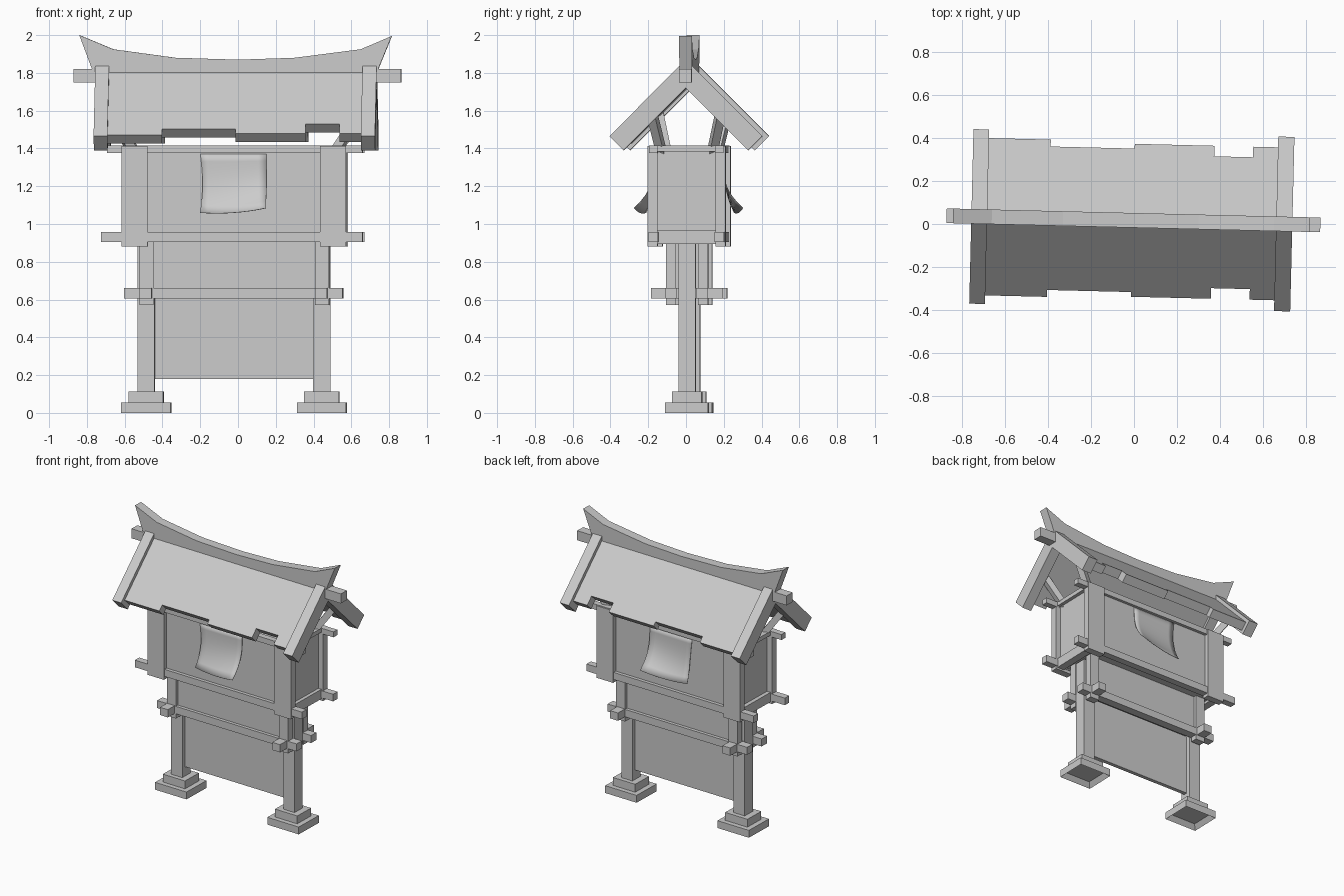
import bpy, bmesh, math
from mathutils import Matrix, Vector

cube = bpy.data.objects.get("Cube")
if cube:
    bpy.data.objects.remove(cube)

grey = bpy.data.materials.new("plain_grey")
grey.use_nodes = True
grey.diffuse_color = (0.6, 0.6, 0.6, 1)
grey.node_tree.nodes["Principled BSDF"].inputs["Base Color"].default_value = (0.6, 0.6, 0.6, 1)

# The whole structure is turned a little about the vertical axis
TURN = Matrix.Translation((0, 0.017, 0)) @ Matrix.Rotation(math.radians(-1.4), 4, 'Z')
MID = -0.017  # x of the symmetry plane
SIDES = (("right", -1), ("left", 1))
ENDS = (("front", -1), ("back", 1))


def finish(name, bm, smooth=False):
    bmesh.ops.recalc_face_normals(bm, faces=bm.faces)
    bm.transform(TURN)
    mesh = bpy.data.meshes.new(name)
    bm.to_mesh(mesh)
    bm.free()
    for p in mesh.polygons:
        p.use_smooth = smooth
    mesh.materials.append(grey)
    obj = bpy.data.objects.new(name, mesh)
    bpy.context.collection.objects.link(obj)
    return obj


def block(center, size):
    bm = bmesh.new()
    bmesh.ops.create_cube(bm, size=1, matrix=Matrix.Translation(center) @ Matrix.Diagonal((*size, 1)))
    return bm


def box(name, x, y, z):
    """Box from (low, high) spans."""
    spans = (x, y, z)
    finish(name, block([(a + b) / 2 for a, b in spans], [b - a for a, b in spans]))


def around(c, half):
    return (c - half, c + half)


def prism(name, outline, axis, lo, hi):
    """Extrude an outline of (horizontal, z) points along x or y."""
    bm = bmesh.new()
    put = (lambda h, z: (lo, h, z)) if axis == 'x' else (lambda h, z: (h, lo, z))
    face = bm.faces.new([bm.verts.new(put(h, z)) for h, z in outline])
    new = bmesh.ops.extrude_face_region(bm, geom=[face])["geom"]
    step = (hi - lo, 0, 0) if axis == 'x' else (0, hi - lo, 0)
    bmesh.ops.translate(bm, vec=step, verts=[g for g in new if isinstance(g, bmesh.types.BMVert)])
    finish(name, bm)


def chevron(name, x0, x1, top, reach, drop):
    """Pitched roof section with square-cut eaves."""
    inner = reach - drop
    prism(name, [(-reach, top - reach), (0, top), (reach, top - reach),
                 (inner, top - reach - drop), (0, top - 2 * drop), (-inner, top - reach - drop)],
          'x', x0, x1)


def bar(name, start, end, thick):
    a, b = Vector(start), Vector(end)
    bm = block((0, 0, 0), (thick, thick, (b - a).length))
    turn = (b - a).to_track_quat('Z', 'Y').to_matrix().to_4x4()
    bm.transform(Matrix.Translation((a + b) / 2) @ turn)
    finish(name, bm)


# Stepped feet with hollow undersides, and the lower posts
for side, s in SIDES:
    x = MID + 0.465 * s - 0.004
    foot = block((x, 0, 0.033), (0.26, 0.226, 0.054))
    under = min(foot.faces, key=lambda f: f.calc_center_median().z)
    bmesh.ops.inset_region(foot, faces=[under], thickness=0.035)
    bmesh.ops.translate(foot, vec=(0, 0, 0.035), verts=under.verts)
    bmesh.ops.translate(foot, vec=(0, 0, -0.006), verts=foot.verts)
    finish(f"{side}_foot", foot)
    box(f"{side}_foot_step", around(x, 0.092), around(0, 0.078), (0.054, 0.112))
    box(f"{side}_lower_post", around(x, 0.046), around(0, 0.046), (0.112, 0.9))
    # Cross beam over the post
    box(f"{side}_cross_beam", around(x, 0.032), around(0, 0.19), (0.605, 0.662))

box("lower_panel", (-0.45, 0.41), around(0, 0.014), (0.18, 0.63))

# Middle section
box("middle_core", (-0.46, 0.42), around(0, 0.088), (0.64, 0.93))
for end, e in ENDS:
    box(f"middle_{end}_beam", (-0.6, 0.555), around(0.082 * e, 0.03), (0.605, 0.66))
    for side, s in SIDES:
        box(f"middle_{end}_{side}_post", around(MID + 0.465 * s, 0.037),
            around(0.085 * e, 0.026), (0.57, 0.92))

# Upper cabinet: core, corner posts, rails and protruding beams
box("cabinet_core", (-0.57, 0.54), around(0, 0.175), (0.915, 1.385))
for end, e in ENDS:
    for side, s in SIDES:
        box(f"cabinet_{end}_{side}_post", around(MID + 0.526 * s, 0.069),
            around(0.18 * e, 0.026), (0.882, 1.412))
    box(f"cabinet_{end}_bottom_beam", (-0.72, 0.665), around(0.175 * e, 0.025), (0.905, 0.957))
    box(f"cabinet_{end}_top_beam", (-0.69, 0.665), around(0.175 * e, 0.022), (1.375, 1.415))
for side, s in SIDES:
    x = MID + 0.555 * s
    box(f"cabinet_{side}_bottom_rail", around(x, 0.028), around(0, 0.16), (0.895, 0.965))
    box(f"cabinet_{side}_top_rail", around(x, 0.028), around(0, 0.16), (1.385, 1.415))

# Curling paper sheets on the front and back panels
for end, e in ENDS:
    bm = bmesh.new()
    n = 8
    rows = []
    for j in range(n + 1):
        t = j / n
        row = []
        for i in range(n + 1):
            u = i / n
            out = 0.18 + (0.055 + 0.055 * u) * t ** 3
            low = 1.06 + 0.025 * u * u - 0.025 * u * (1 - u)
            x = -0.195 + 0.35 * u + 0.012 * math.sin(math.pi * t) * (1 - u)
            row.append(bm.verts.new((x, e * out, 1.37 + (low - 1.37) * t)))
        rows.append(row)
    for j in range(n):
        for i in range(n):
            bm.faces.new((rows[j][i], rows[j][i + 1], rows[j + 1][i + 1], rows[j + 1][i]))
    sheet = finish(f"{end}_paper_sheet", bm, smooth=True)
    solid = sheet.modifiers.new("thickness", 'SOLIDIFY')
    solid.thickness = 0.003

# Slanted braces between cabinet and roof
for end, e in ENDS:
    for side, s in SIDES:
        bar(f"{end}_{side}_brace", (MID + 0.53 * s, 0.135 * e, 1.38),
            (MID + 0.68 * s, 0.185 * e, 1.6), 0.045)

# Roof sections with a ragged eave: start, end, reach
for k, (x0, x1, reach) in enumerate([(-0.69, -0.395, 0.365), (-0.395, -0.005, 0.333),
                                     (-0.005, 0.365, 0.355), (0.365, 0.545, 0.306),
                                     (0.545, 0.67, 0.355)]):
    chevron(f"roof_section_{k + 1}", x0, x1, 1.835, reach, 0.045)

# Gable boards
chevron("right_gable_board", -0.755, -0.682, 1.87, 0.405, 0.075)
chevron("left_gable_board", 0.66, 0.735, 1.87, 0.405, 0.075)

# Ridge log and the upswept ridge crest
box("ridge_log", (-0.87, 0.865), around(0, 0.034), (1.75, 1.82))
crest = [(-0.84, 2.0), (-0.66, 1.925), (-0.33, 1.88), (0, 1.87), (0.3, 1.88),
         (0.65, 1.925), (0.815, 1.995), (0.735, 1.8), (-0.765, 1.8)]
prism("ridge_crest", crest, 'y', -0.034, 0.034)
